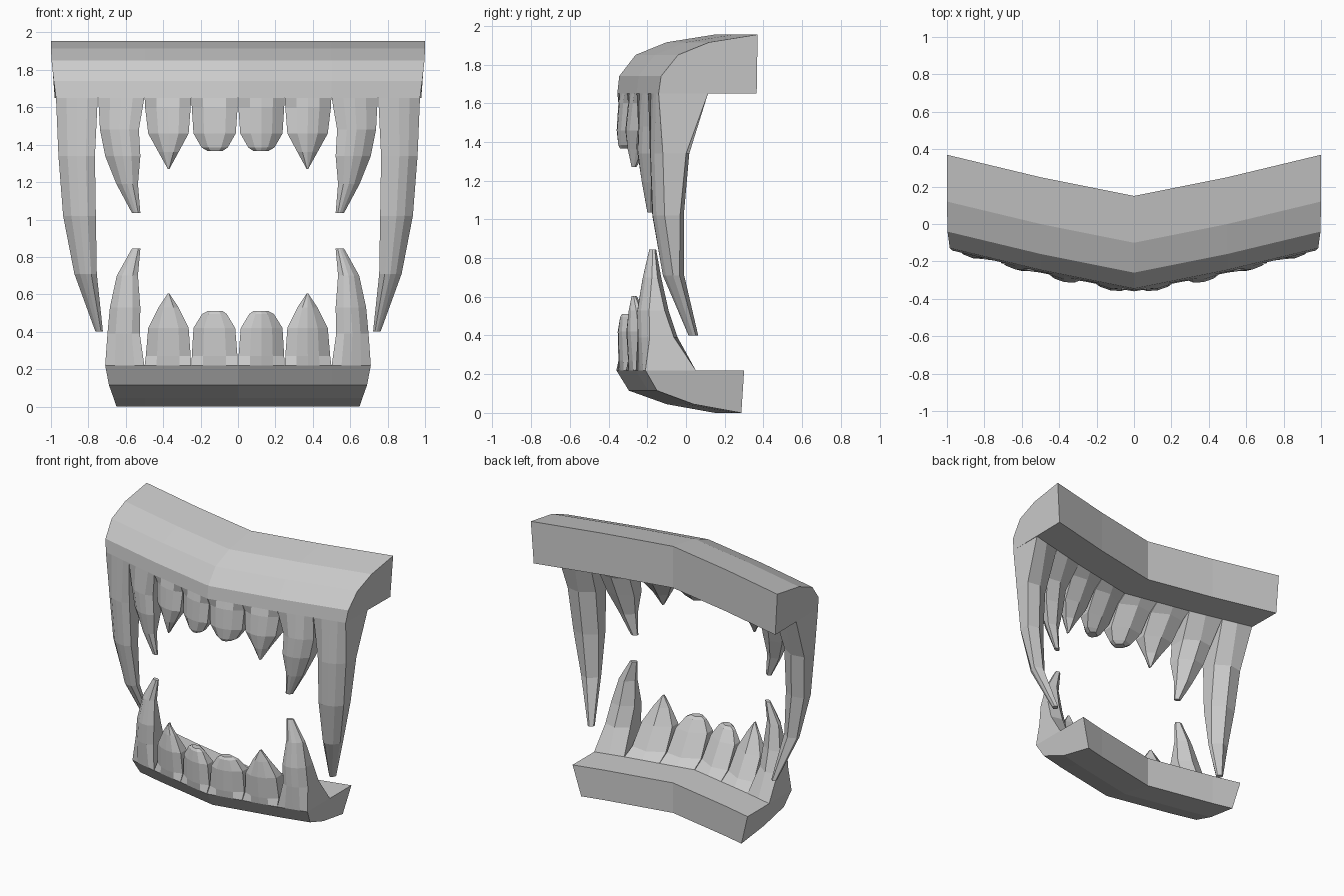
import bpy, bmesh


def bend(x):
    """Backward sweep of the jaw at distance x from the middle."""
    return 0.2 * x if x < 0.5 else 0.1 + 0.24 * (x - 0.5)


def loft(name, rings, caps):
    """Skin closed rings, cap the chosen ends, mirror over x."""
    bm = bmesh.new()
    vr = [[bm.verts.new(p) for p in r] for r in rings]
    n = len(vr[0])
    for a, b in zip(vr, vr[1:]):
        for i in range(n):
            j = (i + 1) % n
            bm.faces.new((a[i], a[j], b[j], b[i]))
    for c in caps:
        bm.faces.new(vr[c])
    bmesh.ops.recalc_face_normals(bm, faces=bm.faces)
    # the lofts may be open at the base, so check orientation by centre of the cap end
    end = bm.faces[:][-1]
    end.normal_update()
    mid = sum((v.co for v in vr[0]), vr[0][0].co * 0) / n
    if end.normal.dot(end.calc_center_median() - mid) < 0:
        bmesh.ops.reverse_faces(bm, faces=bm.faces)
    me = bpy.data.meshes.new(name)
    bm.to_mesh(me)
    bm.free()
    ob = bpy.data.objects.new(name, me)
    bpy.context.collection.objects.link(ob)
    m = ob.modifiers.new("mirror", 'MIRROR')
    m.merge_threshold = 0.0005


def gum(name, prof):
    """Profile points (y, z, half width) swept from the middle to the side."""
    rings = []
    for t in (0, 0.5, 1):
        ring = []
        for y, z, w in prof:
            x = w if t == 1 else t
            ring.append((x, y + bend(x), z))
        rings.append(ring)
    loft(name, rings, (-1,))


def tooth(name, rows):
    """Rows (z, left, right, front y, back y) from root to tip."""
    rings = []
    for k, (z, l, r, f, b) in enumerate(rows):
        rd = 0 if k == 0 else min(0.04, (b - f) * 0.35)
        sec = ((0, f + rd), (0.25, f + 0.2 * rd), (0.5, f), (0.75, f + 0.2 * rd),
               (1, f + rd), (1, b - rd), (0.5, b), (0, b - rd))
        ring = []
        for t, y in sec:
            x = l + (r - l) * t
            ring.append((x, y + bend(x), z))
        rings.append(ring)
    loft(name, rings, (-1,))


# Gums
gum("upper_gum", [(0.15, 1.955, 1), (-0.1, 1.915, 1), (-0.26, 1.85, 0.997),
                  (-0.345, 1.74, 0.985), (-0.355, 1.65, 0.973), (0.15, 1.65, 0.98)])
gum("lower_gum", [(0.15, 0, 0.65), (-0.1, 0.045, 0.665), (-0.295, 0.115, 0.69),
                  (-0.36, 0.22, 0.71), (0.15, 0.22, 0.71)])

# Upper teeth, from the middle outwards
tooth("upper_incisor", [(1.65, 0.002, 0.249, -0.355, -0.1), (1.6, 0.002, 0.247, -0.37, -0.13),
                        (1.46, 0.012, 0.238, -0.38, -0.22), (1.385, 0.055, 0.195, -0.375, -0.27),
                        (1.365, 0.085, 0.16, -0.365, -0.29)])
tooth("upper_side_tooth", [(1.65, 0.251, 0.499, -0.355, -0.1), (1.6, 0.253, 0.497, -0.37, -0.13),
                           (1.46, 0.264, 0.48, -0.385, -0.22), (1.36, 0.318, 0.425, -0.375, -0.28),
                           (1.27, 0.367, 0.375, -0.355, -0.33)])
tooth("upper_canine", [(1.65, 0.501, 0.747, -0.355, -0.1), (1.48, 0.53, 0.738, -0.375, -0.17),
                       (1.34, 0.522, 0.71, -0.375, -0.21), (1.19, 0.535, 0.65, -0.35, -0.25),
                       (1.035, 0.522, 0.567, -0.31, -0.275)])
tooth("upper_fang", [(1.65, 0.75, 0.973, -0.355, -0.1), (1.34, 0.765, 0.96, -0.37, -0.17),
                     (1.02, 0.76, 0.935, -0.355, -0.195), (0.71, 0.755, 0.875, -0.295, -0.185),
                     (0.4, 0.722, 0.762, -0.145, -0.095)])

# Lower teeth, from the middle outwards
tooth("lower_incisor", [(0.22, 0.002, 0.249, -0.36, -0.1), (0.27, 0.003, 0.247, -0.37, -0.14),
                        (0.42, 0.015, 0.238, -0.375, -0.23), (0.495, 0.06, 0.192, -0.365, -0.28),
                        (0.512, 0.085, 0.16, -0.355, -0.3)])
tooth("lower_side_tooth", [(0.22, 0.251, 0.499, -0.36, -0.1), (0.27, 0.253, 0.493, -0.37, -0.14),
                           (0.42, 0.264, 0.48, -0.38, -0.23), (0.53, 0.318, 0.425, -0.37, -0.29),
                           (0.605, 0.367, 0.375, -0.355, -0.33)])
tooth("lower_canine", [(0.22, 0.501, 0.71, -0.36, -0.1), (0.39, 0.525, 0.698, -0.375, -0.17),
                       (0.53, 0.522, 0.685, -0.375, -0.215), (0.7, 0.535, 0.648, -0.345, -0.25),
                       (0.845, 0.522, 0.567, -0.3, -0.265)])
